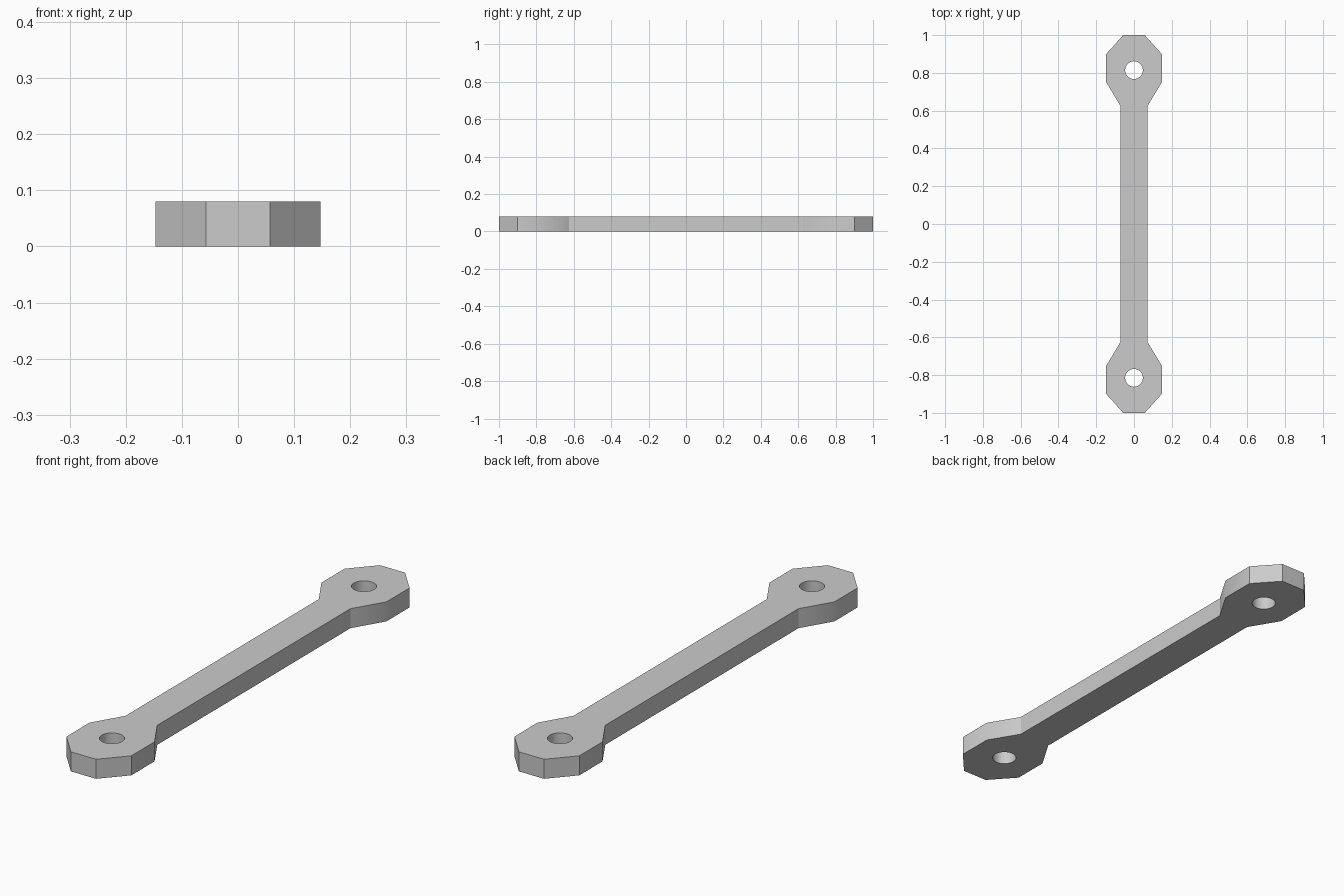
import bpy
import bmesh
import math

cube = bpy.data.objects.get("Cube")
if cube:
    bpy.data.objects.remove(cube, do_unlink=True)

THICKNESS = 0.08
NECK_Y = 0.625
HOLE_Y, HOLE_RADIUS, HOLE_SIDES = 0.815, 0.047, 32

# Plain grey finish
grey = bpy.data.materials.new("plain_grey")
grey.use_nodes = True
colour = (0.6, 0.6, 0.6, 1)
grey.diffuse_color = colour
grey.node_tree.nodes["Principled BSDF"].inputs["Base Color"].default_value = colour

bm = bmesh.new()


def add_loop(points):
    verts = [bm.verts.new((x, y, 0)) for x, y in points]
    for a, b in zip(verts, verts[1:] + verts[:1]):
        bm.edges.new((a, b))


# Outline: one quarter mirrored to all four corners
quarter = [(0.072, NECK_Y), (0.147, 0.75), (0.147, 0.9), (0.057, 1.0)]
half = quarter + [(-x, y) for x, y in reversed(quarter)]
add_loop(half + [(-x, -y) for x, y in half])

# Bolt hole in each end
for side in (-1, 1):
    angles = [2 * math.pi * i / HOLE_SIDES for i in range(HOLE_SIDES)]
    add_loop([(HOLE_RADIUS * math.cos(a), side * HOLE_Y + HOLE_RADIUS * math.sin(a))
              for a in angles])

# Fill the flat plate and raise it to full thickness
bmesh.ops.triangle_fill(bm, use_beauty=True, edges=bm.edges[:], normal=(0, 0, 1))
raised = bmesh.ops.extrude_face_region(bm, geom=bm.faces[:], use_keep_orig=True)
top = [g for g in raised["geom"] if isinstance(g, bmesh.types.BMVert)]
bmesh.ops.translate(bm, verts=top, vec=(0, 0, THICKNESS))
bmesh.ops.recalc_face_normals(bm, faces=bm.faces[:])

# Smooth holes and shoulders, crisp rims and neck corners
for face in bm.faces:
    face.smooth = True
for edge in bm.edges:
    at_neck = all(abs(abs(v.co.y) - NECK_Y) < 0.001 for v in edge.verts)
    edge.smooth = edge.calc_face_angle(0) < math.radians(35) and not at_neck

mesh = bpy.data.meshes.new("link_bar")
bm.to_mesh(mesh)
bm.free()
mesh.materials.append(grey)
link_bar = bpy.data.objects.new("link_bar", mesh)
bpy.context.collection.objects.link(link_bar)
